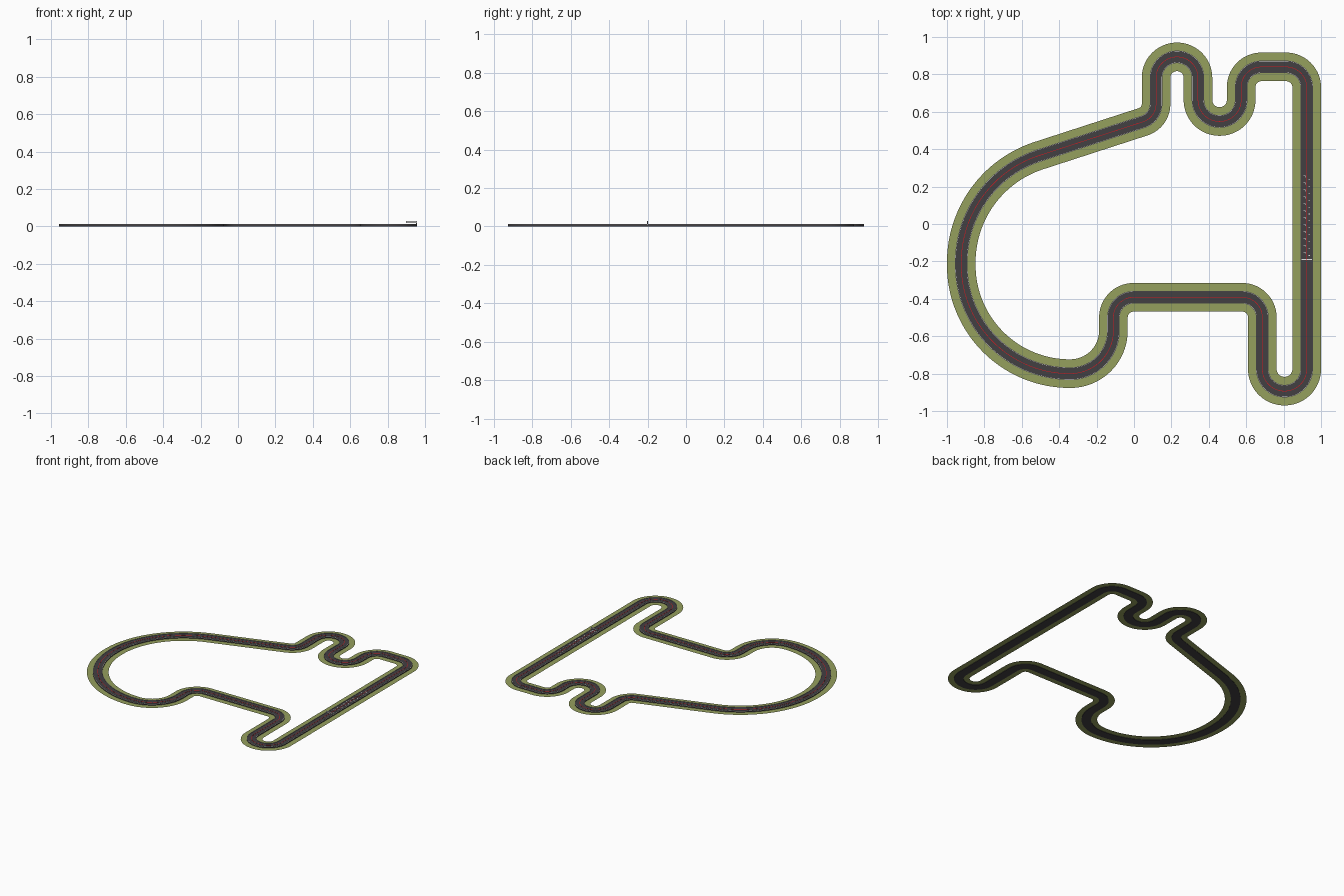
import bpy, bmesh, math
from mathutils import Vector

if "Cube" in bpy.data.objects:
    bpy.data.objects.remove(bpy.data.objects["Cube"])


def material(name, rgb):
    m = bpy.data.materials.new(name)
    m.diffuse_color = (*rgb, 1)
    m.use_nodes = True
    m.node_tree.nodes["Principled BSDF"].inputs["Base Color"].default_value = m.diffuse_color
    return m


GRASS = material("grass green", (0.30, 0.35, 0.11))
ASPHALT = material("asphalt grey", (0.055, 0.05, 0.055))
WHITE = material("line white", (0.85, 0.85, 0.85))
RED = material("line red", (0.65, 0.01, 0.015))
STEEL = material("steel grey", (0.25, 0.25, 0.26))

# Circuit corners: x, y, fillet radius (counter-clockwise)
CORNERS = [
    (.9235, -.8935, .118), (.9235, .84, .11), (.573, .84, .108),
    (.573, .548, .115), (.342, .548, .115), (.342, .8935, .1115),
    (.118, .8935, .1115), (.118, .569, .10), (-.9235, .231, .60),
    (-.9235, -.80, .58), (-.11, -.80, .23), (-.11, -.392, .107),
    (.686, -.392, .107), (.686, -.8935, .118)]


def centreline():
    """Points and left-hand normals along the rounded polygon."""
    out = []
    n = len(CORNERS)
    for i, (x, y, r) in enumerate(CORNERS):
        p = Vector((x, y))
        d0 = (p - Vector(CORNERS[i - 1][:2])).normalized()
        d1 = (Vector(CORNERS[(i + 1) % n][:2]) - p).normalized()
        turn = math.atan2(d0.x * d1.y - d0.y * d1.x, d0.dot(d1))
        s = 1 if turn > 0 else -1
        start = p - d0 * r * math.tan(abs(turn) / 2)
        n0 = Vector((-d0.y, d0.x))
        centre = start + n0 * s * r
        steps = 48 if r > .3 else 20
        for k in range(steps + 1):
            a = turn * k / steps
            nk = Vector((n0.x * math.cos(a) - n0.y * math.sin(a),
                         n0.x * math.sin(a) + n0.y * math.cos(a)))
            out.append((centre - nk * s * r, nk))
    return out


PATH = centreline()


def sweep(name, profile, mat, closed=True):
    """Sweep an (offset, z) profile around the circuit."""
    bm = bmesh.new()
    rings = [[bm.verts.new((*(p + nv * o), z)) for o, z in profile] for p, nv in PATH]
    m = len(profile)
    for i, a in enumerate(rings):
        b = rings[(i + 1) % len(rings)]
        for j in range(m if closed else m - 1):
            k = (j + 1) % m
            bm.faces.new((a[j], b[j], b[k], a[k]))
    if closed:
        bmesh.ops.recalc_face_normals(bm, faces=bm.faces)
    return finish(name, bm, mat)


def finish(name, bm, mat):
    me = bpy.data.meshes.new(name)
    bm.to_mesh(me)
    bm.free()
    me.materials.append(mat)
    ob = bpy.data.objects.new(name, me)
    bpy.context.collection.objects.link(ob)
    return ob


def boxes(name, items, mat):
    """One object of boxes given as (x0, x1, y0, y1, z0, z1)."""
    bm = bmesh.new()
    for x0, x1, y0, y1, z0, z1 in items:
        vs = bmesh.ops.create_cube(bm, size=1)["verts"]
        for v in vs:
            v.co = (x1 if v.co.x > 0 else x0, y1 if v.co.y > 0 else y0,
                    z1 if v.co.z > 0 else z0)
    return finish(name, bm, mat)


def rect(o0, o1, z0, z1):
    return [(o0, z0), (o1, z0), (o1, z1), (o0, z1)]


# Road slab and flat grass verges
sweep("road", rect(-.0335, .0335, 0, .010), ASPHALT)
sweep("inner_grass", [(.0765, .003), (.0335, .003)], GRASS, closed=False)
sweep("outer_grass", [(-.0335, .003), (-.0765, .003)], GRASS, closed=False)

# Painted lines: white edges and red middle
for side, s in (("inner", 1), ("outer", -1)):
    sweep(side + "_edge_line", rect(s * .030, s * .0325, .0095, .012), WHITE)
sweep("centre_line", rect(-.0014, .0014, .0095, .0108), RED)

# Staggered starting grid slots on the main straight
slots = []
for i in range(24):
    x = .911 if i % 2 else .937
    y = -.17 + i * .0185
    slots.append((x - .005, x + .005, y, y + .003, .0095, .0107))
    for sx in (-.005, .004):
        slots.append((x + sx, x + sx + .001, y - .007, y, .0095, .0107))
boxes("grid_slots", slots, WHITE)
boxes("start_line", [(.895, .952, -.192, -.187, .0095, .0107)], WHITE)

# Start gantry: post and overhead beam
boxes("gantry_post", [(.952, .956, -.202, -.198, .003, .027)], STEEL)
boxes("gantry_beam", [(.898, .956, -.203, -.198, .019, .028)], WHITE)
